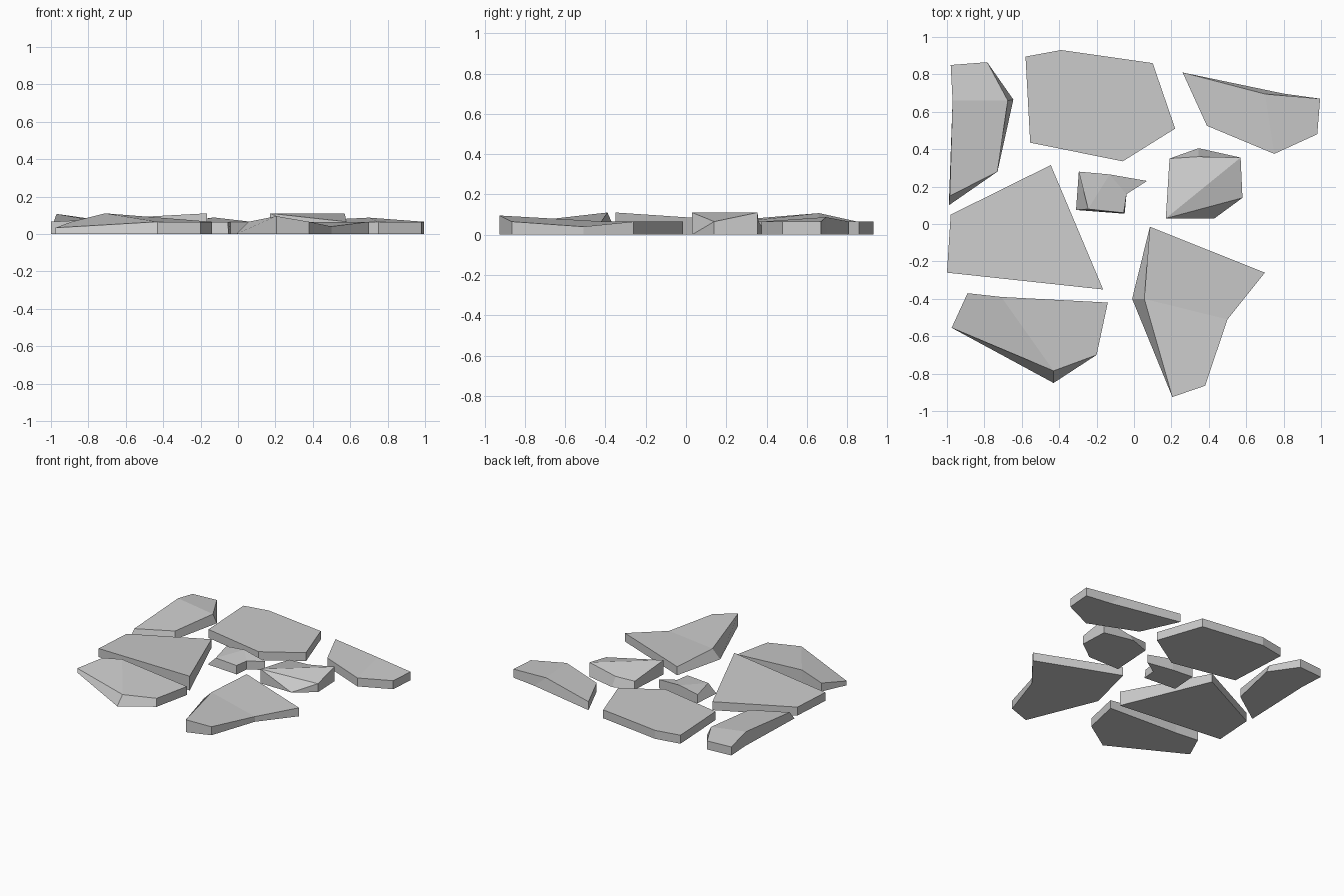
import bpy, bmesh

if "Cube" in bpy.data.objects:
    bpy.data.objects.remove(bpy.data.objects["Cube"])

H = 0.065  # common slab thickness


def stone(name, rim, base=None, tops=None):
    """Flagstone: rim = top outline (x, y[, z]); base = moved ground points;
    tops = index groups of the folded top facets."""
    base = base or {}
    bm = bmesh.new()
    n = len(rim)
    top = [bm.verts.new((p[0], p[1], p[2] if len(p) > 2 else H)) for p in rim]
    low = [bm.verts.new((*base.get(i, p[:2]), 0)) for i, p in enumerate(rim)]
    bm.faces.new(low[::-1])
    for f in tops or [range(n)]:
        bm.faces.new([top[i] for i in f])
    for i in range(n):
        j = (i + 1) % n
        bm.faces.new((low[i], low[j], top[j], top[i]))
    bmesh.ops.remove_doubles(bm, verts=bm.verts[:], dist=0.0005)
    bmesh.ops.recalc_face_normals(bm, faces=bm.faces[:])
    mesh = bpy.data.meshes.new(name)
    bm.to_mesh(mesh)
    bm.free()
    obj = bpy.data.objects.new(name, mesh)
    bpy.context.collection.objects.link(obj)


# back row
stone("stone_back_left",
      [(-.98, .85), (-.97, .66, .107), (-.985, .15), (-.73, .28), (-.675, .66), (-.785, .865)],
      base={2: (-.99, .10), 4: (-.645, .665)},
      tops=[(1, 2, 3, 4), (0, 1, 4, 5)])
stone("stone_back_middle",
      [(-.58, .895), (-.555, .435), (-.06, .335), (.22, .51), (.1, .86), (-.39, .93)])
stone("stone_back_right",
      [(.26, .81), (.39, .525), (.75, .375), (.98, .48), (.995, .67), (.7, .695, .087)],
      base={5: (.8, .697)},
      tops=[(0, 1, 2, 5), (2, 3, 4, 5)])

# middle row
stone("stone_middle_left",
      [(-.445, .315), (-.98, .05), (-1, -.26), (-.165, -.35, .11)])
stone("stone_small_centre",
      [(-.295, .28), (-.245, .08), (-.055, .06), (-.04, .16), (.07, .23), (-.13, .265, .088)],
      base={1: (-.31, .075), 2: (-.05, .055)},
      tops=[(0, 1, 5), (1, 2, 3, 5), (3, 4, 5)])
stone("stone_middle_right",
      [(.17, .03, .11), (.43, .03, 0), (.58, .14), (.57, .355, .11), (.345, .36), (.19, .35)],
      base={4: (.345, .405)},
      tops=[(0, 1, 2), (0, 2, 3), (0, 3, 4, 5)])

# front row
stone("stone_front_left",
      [(-.89, -.37), (-.975, -.555, .033), (-.43, -.785), (-.2, -.7), (-.14, -.42), (-.71, -.39, .11)],
      base={2: (-.43, -.85)},
      tops=[(0, 1, 2, 5), (2, 3, 4, 5)])
stone("stone_front_right",
      [(.085, -.015), (.055, -.4), (.205, -.925, .095), (.38, -.865), (.5, -.51, .04), (.7, -.26)],
      base={1: (-.01, -.4)},
      tops=[(1, 2, 3, 4), (0, 1, 4, 5)])
